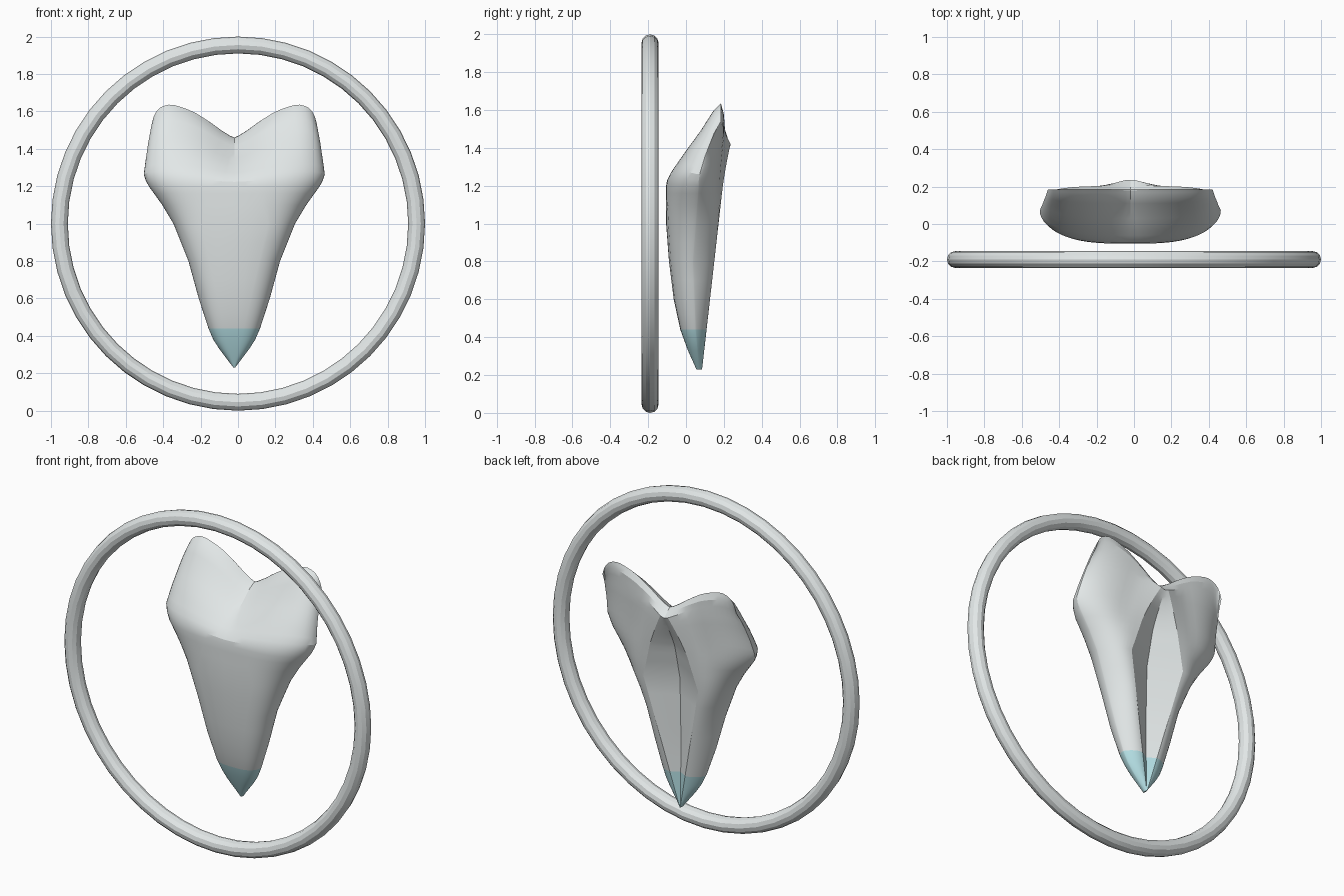
import bpy, bmesh, math

if "Cube" in bpy.data.objects:
    bpy.data.objects.remove(bpy.data.objects["Cube"])

def material(name, rgb):
    m = bpy.data.materials.new(name)
    m.diffuse_color = (*rgb, 1)
    m.use_nodes = True
    m.node_tree.nodes["Principled BSDF"].inputs["Base Color"].default_value = m.diffuse_color
    return m

ivory = material("pale_grey", (0.76, 0.8, 0.8))
tip_blue = material("tip_blue", (0.46, 0.74, 0.78))

def lerp(keys, t):
    """Piecewise linear lookup in ((t, value), ...)."""
    if t <= keys[0][0]:
        return keys[0][1]
    for (a, va), (b, vb) in zip(keys, keys[1:]):
        if t <= b:
            return va + (vb - va) * (t - a) / (b - a)
    return keys[-1][1]

# Round frame
bpy.ops.mesh.primitive_torus_add(major_radius=0.955, minor_radius=0.045,
                                 major_segments=48, minor_segments=12,
                                 location=(0, -0.19, 1), rotation=(math.pi / 2, 0, 0))
ring = bpy.context.object
ring.name = "ring"
ring.data.materials.append(ivory)
bpy.ops.object.shade_smooth_by_angle(angle=math.radians(20))

# Tooth profiles, all keyed by height
CX, TOP, SPLIT = -0.02, 1.64, 1.2
WIDTH = ((.23, .004), (.27, .035), (.33, .08), (.38, .112), (.44, .138), (.6, .19), (.8, .245),
         (1.0, .325), (1.1, .385), (1.2, .457), (1.27, .485), (1.35, .477), (1.5, .46), (1.64, .44))
FRONT = ((.23, .055), (.33, .01), (.44, -.03), (.6, -.065), (.8, -.09), (1.0, -.105), (1.2, -.105),
         (1.25, -.1), (1.28, -.085), (1.33, -.055), (1.4, -.008), (1.5, .068), (1.6, .138), (1.64, .185))
EDGE = ((.23, .07), (.44, .05), (.8, .035), (1.27, .07), (1.4, .1), (1.55, .145), (1.64, .185))
PLATE = ((.23, .085), (1.0, .172), (1.3, .188), (1.5, .203), (1.6, .203), (1.64, .185))
RIDGE = ((.23, .085), (1.0, .172), (1.56, .235), (1.64, .18))
GROOVE = ((.23, .083), (.6, .075), (1.0, .085), (1.3, .155), (1.56, .235), (1.64, .18))
KITE = ((.23, .0015), (1.0, .18), (1.56, .025), (1.64, .025))
ROUND = ((.9, 2.0), (1.2, 3.2), (1.64, 4.0))   # back corner fullness
LOBES = ((0, 1.46), (.1, 1.48), (.3, 1.545), (.5, 1.6), (.7, 1.632), (.82, 1.637),
         (.92, 1.615), (.97, 1.585), (1, 1.54))

rows = [.23, .27, .33, .38, .44, .52, .6, .7, .8, .9, 1.0, 1.1, 1.16, 1.2, 1.24, 1.28,
        1.32, 1.36, 1.4, 1.45, 1.5, 1.56, 1.6, 1.625, 1.64]
N_IN, N_OUT = 2, 14
N = N_IN + N_OUT

def point(s, col, back):
    i, side = abs(col), (1 if col >= 0 else -1)
    w, k = lerp(WIDTH, s), lerp(KITE, s)
    if i <= N_IN:
        x = k * i / N_IN
    else:
        x = k + (w - k) * math.sin((i - N_IN) / N_OUT * math.pi / 2)
    u = min(x / w, 1)
    z = s
    if s > SPLIT:   # stretch upper rows to the two-lobed top
        z = SPLIT + (s - SPLIT) * (lerp(LOBES, u) - SPLIT) / (TOP - SPLIT)
    e = lerp(EDGE, s)
    if not back:
        y = e + (lerp(FRONT, s) - e) * (1 - u ** 3.2) ** 0.5
    elif i < N_IN:
        g = lerp(GROOVE, s)
        y = g + (lerp(RIDGE, s) - g) * i / N_IN
    else:
        p, q = lerp(PLATE, s), min((x - k) / (w - k), 1)
        y = e + (p - e) * (1 - q ** lerp(ROUND, s)) ** 0.8
        y += (lerp(RIDGE, s) - p) * max(0, 1 - (x - k) / .12)
    return (CX + side * x, y, z)

# Tooth: front and back sheets welded along edges and top
bm = bmesh.new()
for back in (False, True):
    grid = [[bm.verts.new(point(s, c, back)) for c in range(-N, N + 1)] for s in rows]
    for a, b in zip(grid, grid[1:]):
        for j in range(2 * N):
            quad = (a[j], a[j + 1], b[j + 1], b[j])
            bm.faces.new(quad[::-1] if back else quad)
    if not back:
        bottom, top = grid[0], grid[-1]
    else:
        for j in range(2 * N):   # close the tiny tip and the top rim
            bm.faces.new((bottom[j + 1], bottom[j], grid[0][j], grid[0][j + 1]))
            bm.faces.new((top[j], top[j + 1], grid[-1][j + 1], grid[-1][j]))
bmesh.ops.remove_doubles(bm, verts=bm.verts, dist=0.0004)
bmesh.ops.recalc_face_normals(bm, faces=bm.faces)
for f in bm.faces:
    f.material_index = 1 if f.calc_center_median().z < 0.44 else 0
mesh = bpy.data.meshes.new("tooth")
bm.to_mesh(mesh)
bm.free()
mesh.materials.append(ivory)
mesh.materials.append(tip_blue)
tooth = bpy.data.objects.new("tooth", mesh)
bpy.context.collection.objects.link(tooth)
bpy.ops.object.select_all(action='DESELECT')
tooth.select_set(True)
bpy.context.view_layer.objects.active = tooth
bpy.ops.object.shade_smooth_by_angle(angle=math.radians(22))
